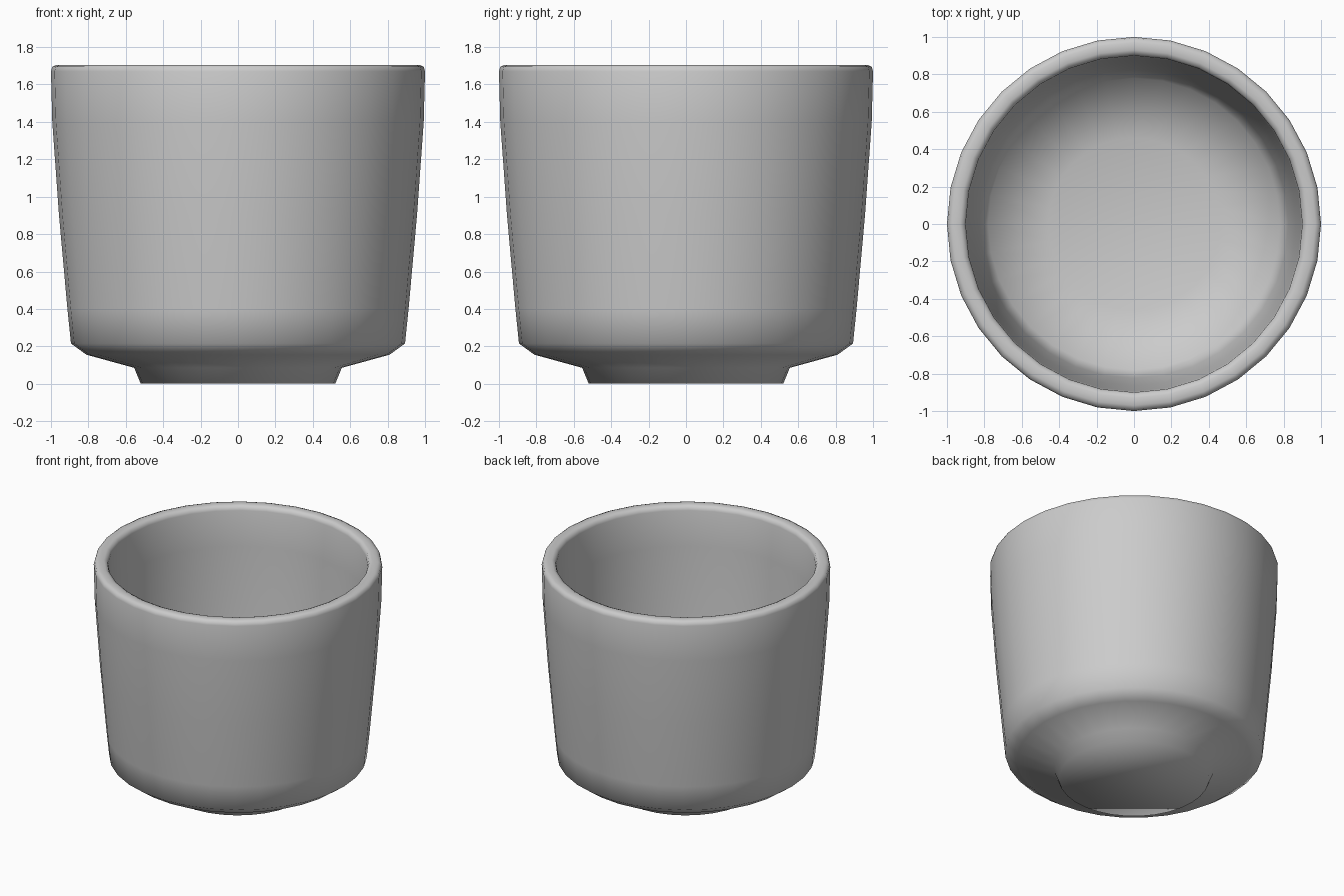
import bpy, bmesh
from math import pi, cos, sin

if "Cube" in bpy.data.objects:
    bpy.data.objects.remove(bpy.data.objects["Cube"])

SIDES = 32

# Profile (radius, height): foot, outer wall, rounded rim, inner wall, floor
profile = [
    (0.52, 0.00), (0.555, 0.085), (0.81, 0.155), (0.893, 0.215),
    (0.912, 0.40), (0.957, 0.90), (0.993, 1.40), (1.00, 1.67),
    (0.993, 1.695), (0.97, 1.705), (0.93, 1.705), (0.908, 1.695),
    (0.90, 1.67), (0.893, 1.40), (0.865, 0.90), (0.825, 0.42),
    (0.78, 0.26), (0.46, 0.16),
]

bm = bmesh.new()
rings = [[bm.verts.new((r * cos(2 * pi * i / SIDES), r * sin(2 * pi * i / SIDES), z))
          for i in range(SIDES)] for r, z in profile]

# Walls between neighbouring rings
for a, b in zip(rings, rings[1:]):
    for i in range(SIDES):
        j = (i + 1) % SIDES
        bm.faces.new((a[i], a[j], b[j], b[i]))

# Underside of the foot and inner floor
bm.faces.new(rings[0][::-1])
bm.faces.new(rings[-1])
bmesh.ops.recalc_face_normals(bm, faces=bm.faces[:])
for f in bm.faces:
    f.smooth = True

mesh = bpy.data.meshes.new("cup")
bm.to_mesh(mesh)
bm.free()
bpy.context.collection.objects.link(bpy.data.objects.new("cup", mesh))
